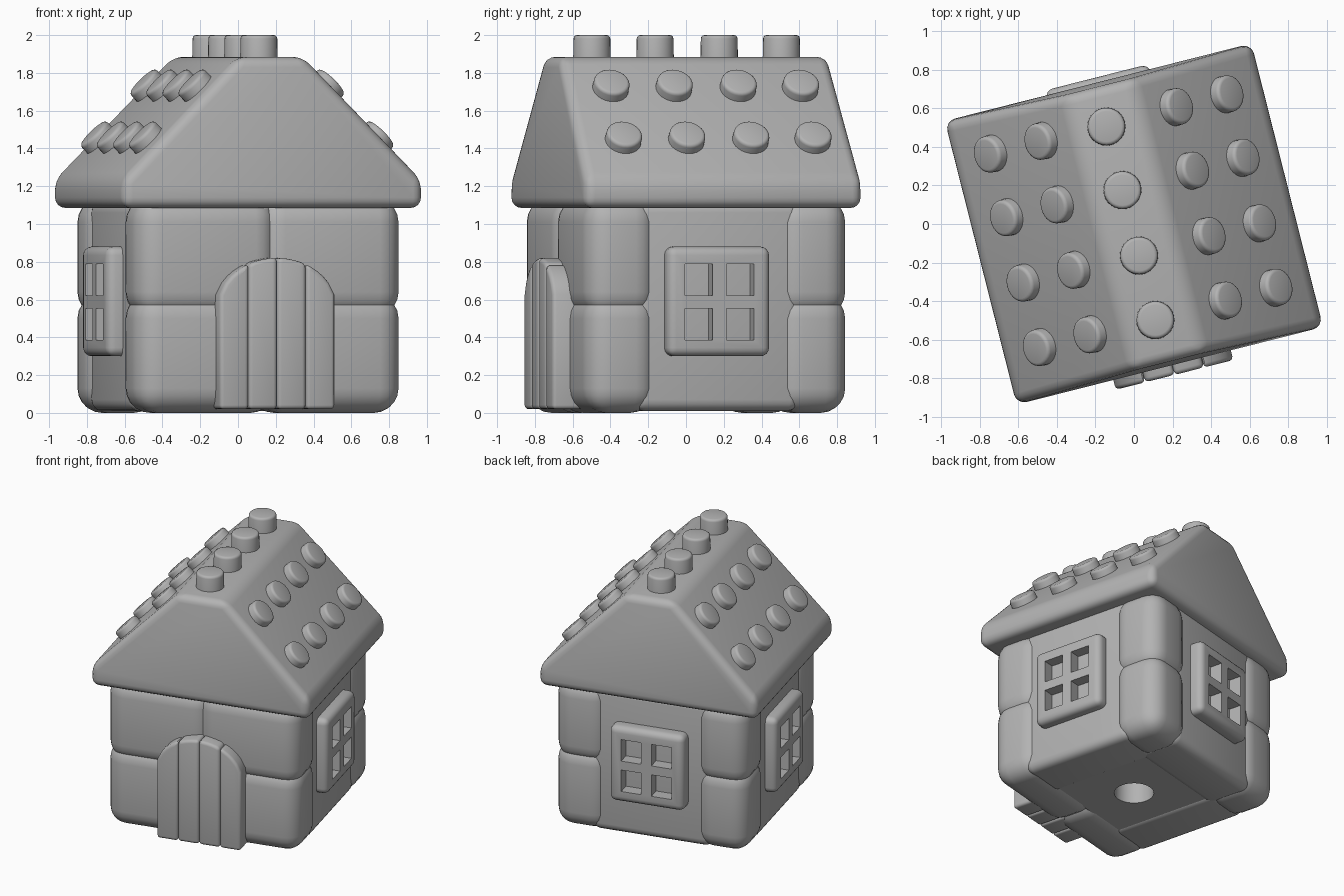
import bpy, bmesh, math
from mathutils import Matrix, Vector

if "Cube" in bpy.data.objects:
    bpy.data.objects.remove(bpy.data.objects["Cube"])

TURN = Matrix.Rotation(math.radians(14.2), 4, 'Z')   # whole house is turned a little

clay = bpy.data.materials.new("grey_clay")
clay.diffuse_color = (0.45, 0.45, 0.45, 1)
clay.use_nodes = True
clay.node_tree.nodes["Principled BSDF"].inputs["Base Color"].default_value = clay.diffuse_color


def finish(bm, name):
    bmesh.ops.recalc_face_normals(bm, faces=bm.faces)
    bm.transform(TURN)
    me = bpy.data.meshes.new(name)
    bm.to_mesh(me)
    bm.free()
    me.materials.append(clay)
    ob = bpy.data.objects.new(name, me)
    bpy.context.collection.objects.link(ob)
    return ob


def soften(bm, edges, r, seg):
    bmesh.ops.bevel(bm, geom=list(edges), offset=r, segments=seg, profile=0.5,
                    affect='EDGES', clamp_overlap=True)


def box(name, lo, hi, r=0.0, seg=4):
    """Rounded box between two corners."""
    bm = bmesh.new()
    lo, hi = Vector(lo), Vector(hi)
    size = hi - lo
    bmesh.ops.create_cube(bm, size=1, matrix=Matrix.Translation((lo + hi) / 2)
                          @ Matrix.Diagonal((*size, 1)))
    if r:
        soften(bm, bm.edges, r, seg)
    return finish(bm, name)


def prism(name, profile, v0, v1, r, seg, lean=0.0):
    """Extrude a u-z profile along v; lean pulls the upper part of both ends inward."""
    bm = bmesh.new()
    top, bottom = max(p[1] for p in profile), min(p[1] for p in profile)
    rings = []
    for v, s in ((v0, 1), (v1, -1)):
        rings.append([bm.verts.new((u, v + s * lean * (z - bottom) / (top - bottom), z))
                      for u, z in profile])
    bm.faces.new(rings[0])
    bm.faces.new(rings[1][::-1])
    n = len(profile)
    for i in range(n):
        j = (i + 1) % n
        bm.faces.new((rings[0][j], rings[0][i], rings[1][i], rings[1][j]))
    bmesh.ops.recalc_face_normals(bm, faces=bm.faces)
    sharp = [e for e in bm.edges if e.calc_face_angle(0) > math.radians(30)]
    soften(bm, sharp, r, seg)
    return finish(bm, name)


def peg(name, base, axis, height, radius):
    """Short round stud, sunk a little below its base point."""
    sunk = 0.05
    bm = bmesh.new()
    bmesh.ops.create_cone(bm, cap_ends=True, segments=28, radius1=radius,
                          radius2=radius * 0.97, depth=height + sunk)
    rim = [e for e in bm.edges if all(v.co.z > 0 for v in e.verts)]
    soften(bm, rim, 0.018, 3)
    axis = Vector(axis).normalized()
    bm.transform(Matrix.Translation(Vector(base) + axis * (height - sunk) / 2)
                 @ axis.to_track_quat('Z', 'Y').to_matrix().to_4x4())
    return finish(bm, name)


def carve(ob, cutter):
    m = ob.modifiers.new("cut", 'BOOLEAN')
    m.operation, m.solver, m.object = 'DIFFERENCE', 'EXACT', cutter
    bpy.context.view_layer.objects.active = ob
    bpy.ops.object.modifier_apply(modifier=m.name)
    bpy.data.objects.remove(cutter)


# Corner stones in two courses: wide ones in front, narrow ones at the back
for course, (z0, z1) in (("lower", (0.0, 0.63)), ("upper", (0.51, 1.14))):
    for side, s in (("left", -1), ("right", 1)):
        a, b = sorted((s * 0.725, s * -0.05))
        box(f"{course}_front_{side}_stone", (a, -0.715, z0), (b, -0.325, z1), 0.13, 5)
        a, b = sorted((s * 0.725, s * 0.325))
        box(f"{course}_back_{side}_stone", (a, 0.325, z0), (b, 0.715, z1), 0.13, 5)

# Wall panels between the stones
box("right_wall", (0.33, -0.45, 0.01), (0.70, 0.45, 1.12), 0.06)
box("left_wall", (-0.70, -0.45, 0.01), (-0.33, 0.45, 1.12), 0.06)
box("back_wall", (-0.45, 0.33, 0.01), (0.45, 0.69, 1.12), 0.06)

# Core with a round hole in the floor
core = box("floor_core", (-0.40, -0.40, 0.02), (0.40, 0.40, 1.12))
carve(core, peg("hole_cutter", (0, 0, 0), (0, 0, 1), 0.32, 0.14))

# Windows: rounded slab with four square recesses
for name, ang in (("right_window", 0), ("back_window", 90), ("left_window", 180)):
    c = -0.015 if ang == 0 else 0.0
    frame = box(name, (0.64, c - 0.28, 0.30), (0.785, c + 0.28, 0.88), 0.045, 4)
    for dv in (-0.113, 0.113):
        for zc in (0.47, 0.705):
            carve(frame, box("pane_cutter", (0.69, c + dv - 0.075, zc - 0.083),
                             (0.9, c + dv + 0.075, zc + 0.083)))
    frame.data.transform(Matrix.Rotation(math.radians(ang), 4, 'Z'))

# Door: four planks under an arch
WIDTH = 0.157
for i in range(4):
    u0 = 0.012 + (i - 2) * WIDTH
    arch = []
    for k in range(6):
        t = u0 + WIDTH * (1 - k / 5)
        arch.append((t, 0.56 + 0.26 * math.sqrt(max(0, 1 - ((t - 0.012) / 0.325) ** 2))))
    prism(f"door_plank_{i + 1}", [(u0, 0.02), (u0 + WIDTH, 0.02)] + arch,
          -0.81, -0.60, 0.022, 3)

# Roof with a flat ridge
prism("roof", [(-0.82, 1.085), (0.82, 1.085), (0.82, 1.235), (0.18, 1.885),
               (-0.18, 1.885), (-0.82, 1.235)], -0.76, 0.76, 0.055, 4, lean=0.025)

# Roof pegs: one row on the ridge, two rows on each slope
for i, v in enumerate((-0.51, -0.165, 0.185, 0.525)):
    peg(f"ridge_peg_{i + 1}", (-0.015, v, 1.88), (0, 0, 1), 0.12, 0.10)
    for side, s in (("left", -1), ("right", 1)):
        for row, u, z in (("upper", 0.345, 1.715), ("lower", 0.615, 1.44)):
            peg(f"{side}_{row}_peg_{i + 1}", (s * u, v + 0.01, z), (s, 0, 1), 0.06, 0.098)

# Smooth shading with sharp creases kept
for ob in bpy.context.scene.objects:
    ob.select_set(True)
bpy.context.view_layer.objects.active = bpy.data.objects["roof"]
bpy.ops.object.shade_smooth_by_angle(angle=math.radians(40))
